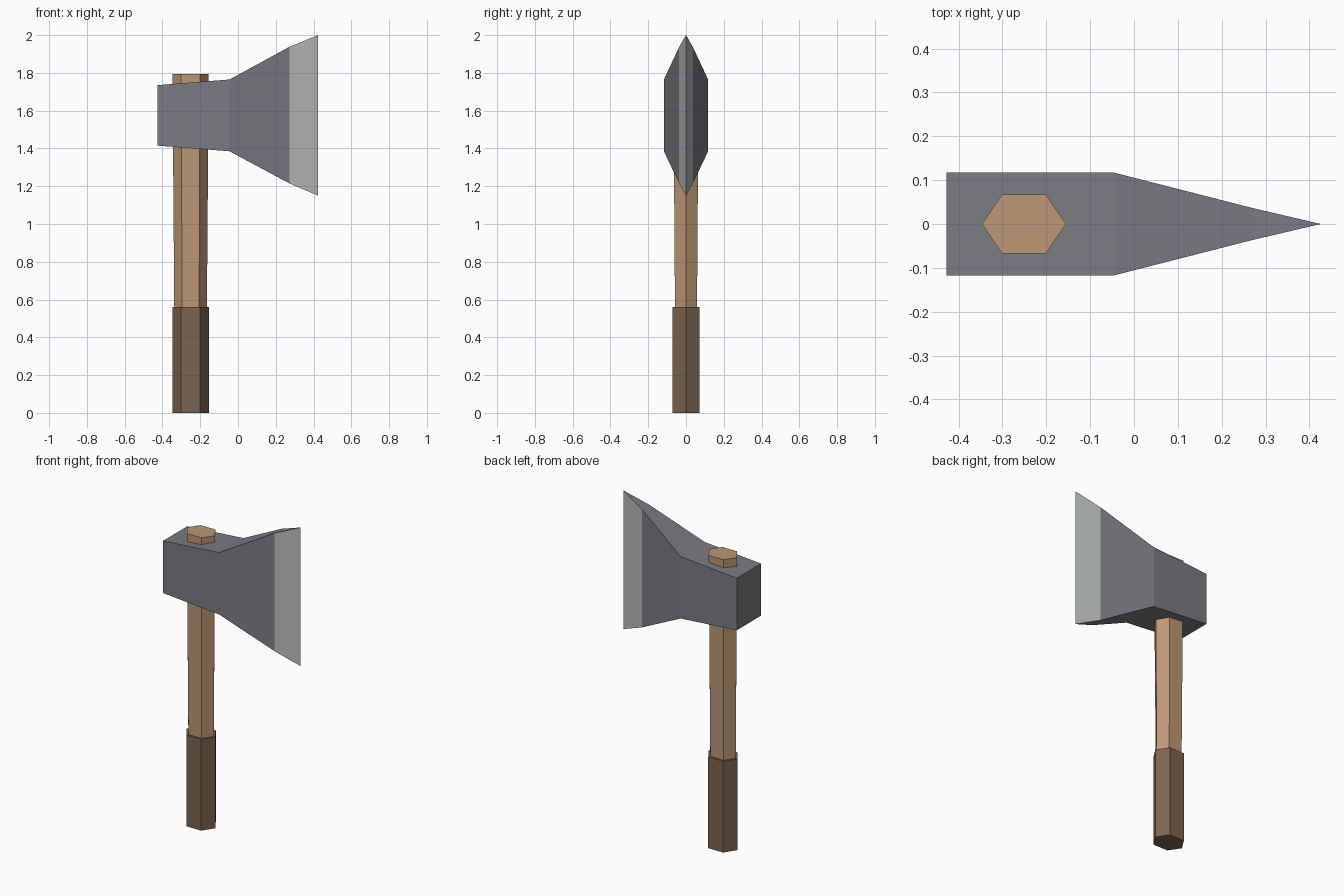
import bpy, bmesh

if "Cube" in bpy.data.objects:
    bpy.data.objects.remove(bpy.data.objects["Cube"])


def material(name, rgb):
    # sRGB 0-255 to linear
    m = bpy.data.materials.new(name)
    lin = [((c / 255 + 0.055) / 1.055) ** 2.4 for c in rgb]
    m.diffuse_color = (*lin, 1)
    m.use_nodes = True
    m.node_tree.nodes["Principled BSDF"].inputs["Base Color"].default_value = m.diffuse_color
    return m


STEEL = material("dark_steel", (122, 124, 130))
EDGE = material("bright_steel", (184, 188, 187))
WOOD = material("wood", (188, 152, 117))
WRAP = material("brown_leather", (122, 100, 80))


def loft(name, rings, mats):
    """Join matching rings of points with quads and cap both ends."""
    bm = bmesh.new()
    loops = [[bm.verts.new(p) for p in ring] for ring in rings]
    n = len(loops[0])
    for a, b in zip(loops, loops[1:]):
        for i in range(n):
            j = (i + 1) % n
            bm.faces.new((a[i], a[j], b[j], b[i]))
    bm.faces.new(loops[0])
    bm.faces.new(loops[-1])
    bmesh.ops.remove_doubles(bm, verts=bm.verts, dist=0.0001)
    bmesh.ops.recalc_face_normals(bm, faces=bm.faces)
    mesh = bpy.data.meshes.new(name)
    bm.to_mesh(mesh)
    bm.free()
    for m in mats:
        mesh.materials.append(m)
    obj = bpy.data.objects.new(name, mesh)
    bpy.context.collection.objects.link(obj)
    return obj


def hexagon(z, rx, ry):
    # Six-sided handle section with points along x
    unit = [(1, 0), (0.52, 1), (-0.52, 1), (-1, 0), (-0.52, -1), (0.52, -1)]
    return [(-0.251 + u * rx, v * ry, z) for u, v in unit]


def section(x, y, z0, z1):
    # Rectangular slice through the head
    return [(x, -y, z0), (x, y, z0), (x, y, z1), (x, -y, z1)]


# Tapered shaft poking through the head, and the wider grip
loft("shaft", [hexagon(0.5, 0.086, 0.058), hexagon(1.795, 0.096, 0.067)], [WOOD])
loft("grip", [hexagon(0, 0.097, 0.071), hexagon(0.56, 0.097, 0.071)], [WRAP])

# Head: square poll, shoulder, flaring cheek, and sharp cutting edge
head = loft("axe_head", [
    section(-0.427, 0.117, 1.415, 1.735),
    section(-0.045, 0.117, 1.385, 1.765),
    section(0.272, 0.036, 1.215, 1.938),
    section(0.424, 0.0005, 1.15, 2.0),
], [STEEL, EDGE])

# Ground bevels on both sides of the cutting edge
for f in head.data.polygons:
    if f.center.x > 0.3 and abs(f.normal.z) < 0.3:
        f.material_index = 1
